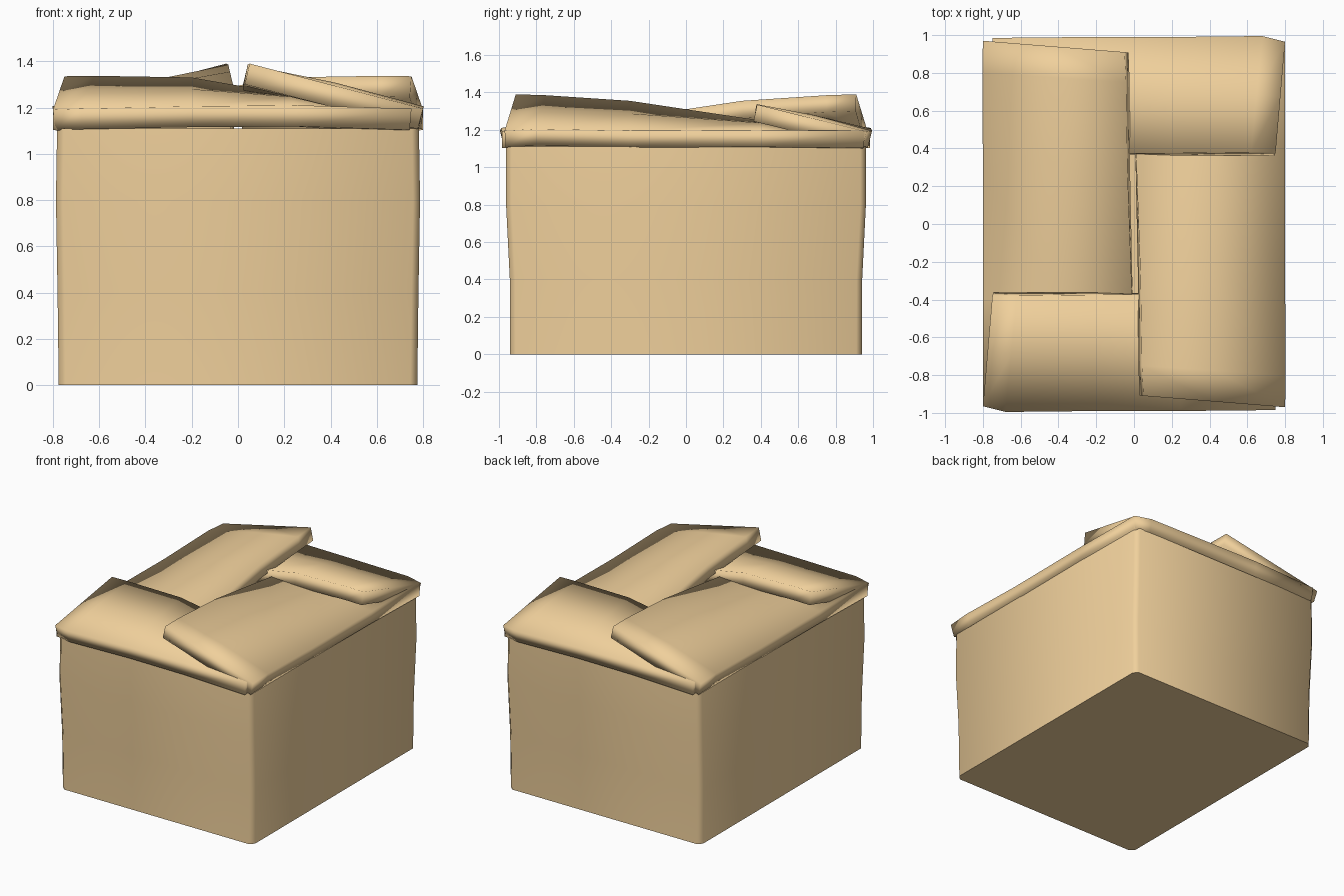
import bpy, bmesh
from math import radians

if "Cube" in bpy.data.objects:
    bpy.data.objects.remove(bpy.data.objects["Cube"])

card = bpy.data.materials.new("cardboard")
card.diffuse_color = (0.87, 0.63, 0.33, 1)
card.use_nodes = True
card.node_tree.nodes["Principled BSDF"].inputs["Base Color"].default_value = card.diffuse_color


def finish(name, bm, angle):
    me = bpy.data.meshes.new(name)
    bm.to_mesh(me)
    bm.free()
    ob = bpy.data.objects.new(name, me)
    bpy.context.collection.objects.link(ob)
    me.materials.append(card)
    bpy.ops.object.select_all(action='DESELECT')
    ob.select_set(True)
    bpy.context.view_layer.objects.active = ob
    bpy.ops.object.shade_smooth_by_angle(angle=radians(angle))
    return ob


# Box body: chamfered rectangular rings, bulging slightly below the rim
bm = bmesh.new()
c = 0.03
rings = []
for z, hx, hy in [(0, .775, .94), (.4, .78, .942), (.8, .787, .962), (1.11, .782, .962)]:
    quarter = [(hx, hy - c), (hx - c, hy)]
    pts = quarter + [(-x, y) for x, y in reversed(quarter)]
    pts += [(-x, -y) for x, y in pts]
    rings.append([bm.verts.new((x, y, z)) for x, y in pts])
for a, b in zip(rings, rings[1:]):
    for i in range(8):
        j = (i + 1) % 8
        bm.faces.new((a[i], a[j], b[j], b[i]))
bm.faces.new(rings[0][::-1])
bm.faces.new(rings[-1])
finish("box_body", bm, 80)


# Flap: surface lofted from the hinge line to the free edge, then thickened
def flap(name, hinge, free, turn):
    bm = bmesh.new()
    s = -1 if turn else 1
    rows = []
    for t, lift in [(0, 0), (.5, .012), (1, 0)]:
        row = []
        for i, (h, f) in enumerate(zip(hinge, free)):
            x, y, z = [p + (q - p) * t for p, q in zip(h, f)]
            z += lift if 0 < i < len(hinge) - 1 else 0
            row.append(bm.verts.new((s * x, s * y, z)))
        rows.append(row)
    for a, b in zip(rows, rows[1:]):
        for i in range(len(a) - 1):
            bm.faces.new((a[i], a[i + 1], b[i + 1], b[i]))
    ob = finish(name, bm, 60)
    m = ob.modifiers.new("thickness", 'SOLIDIFY')
    m.thickness = 0.092
    m.offset = -1


# Each flap starts raised and dives under its neighbour
short_hinge = [(-.80, -.965, 1.19), (-.68, -.995, 1.195), (-.2, -.99, 1.205),
               (.25, -.99, 1.21), (.75, -.985, 1.195)]
short_free = [(-.75, -.38, 1.335), (-.62, -.38, 1.337), (-.2, -.375, 1.33),
              (.2, -.37, 1.26), (.72, -.37, 1.15)]
long_hinge = [(.80, -.97, 1.195), (.803, -.8, 1.205), (.80, -.3, 1.195),
              (.80, .4, 1.20), (.80, .955, 1.195)]
long_free = [(.05, -.91, 1.39), (.042, -.75, 1.385), (.035, -.3, 1.355),
             (.01, .4, 1.25), (.03, .88, 1.12)]
for turn, short, long in [(False, "front_flap", "right_flap"), (True, "back_flap", "left_flap")]:
    flap(short, short_hinge, short_free, turn)
    flap(long, long_hinge, long_free, turn)
